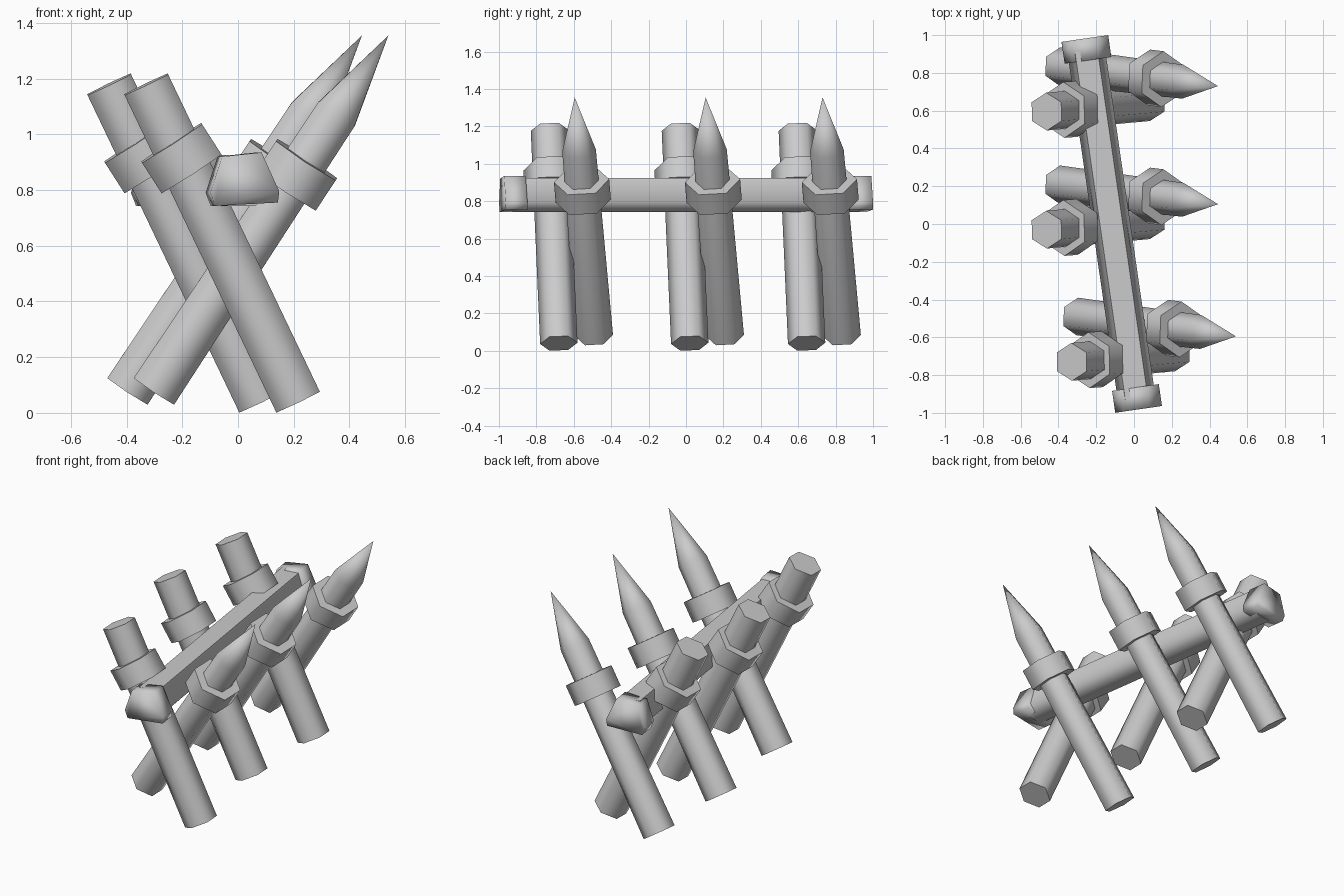
import bpy, bmesh, math
from mathutils import Vector

if "Cube" in bpy.data.objects:
    bpy.data.objects.remove(bpy.data.objects["Cube"], do_unlink=True)

mat = bpy.data.materials.new("plain grey")
mat.use_nodes = True
GREY = (0.6, 0.6, 0.6, 1)
mat.diffuse_color = GREY
mat.node_tree.nodes["Principled BSDF"].inputs["Base Color"].default_value = GREY

HEX = [(math.cos(math.radians(60 * i)), math.sin(math.radians(60 * i))) for i in range(6)]


def loft(name, base, axis, side, profile, rings, smooth=70):
    """Sweep a profile along an axis; rings are (distance, scale), scale 0 is a tip."""
    d = Vector(axis).normalized()
    v = Vector(side)
    v = (v - v.dot(d) * d).normalized()
    w = d.cross(v)
    bm = bmesh.new()
    loops = []
    for dist, scale in rings:
        c = Vector(base) + d * dist
        if scale == 0:
            loops.append([bm.verts.new(c)])
        else:
            loops.append([bm.verts.new(c + (v * a + w * b) * scale) for a, b in profile])
    n = len(profile)
    for lo, hi in zip(loops, loops[1:]):
        for i in range(n):
            j = (i + 1) % n
            if len(hi) == 1:
                bm.faces.new((lo[i], lo[j], hi[0]))
            else:
                bm.faces.new((lo[i], lo[j], hi[j], hi[i]))
    for loop in (loops[0], loops[-1]):
        if len(loop) > 1:
            bm.faces.new(loop)
    bmesh.ops.recalc_face_normals(bm, faces=bm.faces)
    mesh = bpy.data.meshes.new(name)
    bm.to_mesh(mesh)
    bm.free()
    mesh.materials.append(mat)
    obj = bpy.data.objects.new(name, mesh)
    bpy.context.collection.objects.link(obj)
    bpy.ops.object.select_all(action="DESELECT")
    obj.select_set(True)
    bpy.context.view_layer.objects.active = obj
    bpy.ops.object.shade_smooth_by_angle(angle=math.radians(smooth))
    return obj


def post(name, foot, top, rings, collar_at, collar_axis):
    """Hexagonal post with a wider collar around it."""
    foot, top = Vector(foot), Vector(top)
    axis = top - foot
    loft(name, foot, axis, (0, 1, 0), HEX, rings)
    loft(name + "_collar", foot + axis.normalized() * collar_at, collar_axis,
         (0, 1, 0), HEX, [(-0.065, 0.148), (0.065, 0.148)])


# Three crossed pairs of posts: the two rear pairs sit a little to the right
for place, dy, blunt_dx, spike_dx in (("front", 0, 0, 0),
                                      ("middle", 0.70, -0.133, -0.095),
                                      ("back", 1.325, -0.133, -0.095)):
    post(place + "_blunt_post",
         (0.215 + blunt_dx, -0.68 + dy, 0.04), (-0.33 + blunt_dx, -0.73 + dy, 1.18),
         [(0, 0.1), (1.264, 0.1)], 0.97, (-0.54, -0.04, 0.84))
    post(place + "_spiked_post",
         (-0.30 + spike_dx, -0.49 + dy, 0.08), (0.54 + spike_dx, -0.595 + dy, 1.355),
         [(0, 0.1), (1.19, 0.09), (1.53, 0)], 0.93, (0.84, -0.105, 1.275))

# Cross beam resting in the crossings, with a thicker block at each end
BEAM = [(0.06, 0.09), (-0.06, 0.09), (-0.1, -0.04), (-0.05, -0.092), (0.05, -0.092), (0.1, -0.04)]
BLOCK = [(0.063, 0.1), (-0.08, 0.085), (-0.123, -0.045), (-0.105, -0.092), (0.122, -0.08), (0.127, -0.04)]
beam_axis = Vector((-0.145, 1, 0))
centre = Vector((-0.12, 0, 0.835))
# the sideways profile axis points to -x here, so x is flipped to keep z upright
flip = lambda pts: [(a, -b) for a, b in pts]
loft("cross_beam", centre, beam_axis, (1, 0, 0), flip(BEAM), [(-0.93, 1), (0.93, 1)])
for name, start, end in (("front_beam_block", -0.992, -0.875), ("back_beam_block", 0.875, 0.992)):
    loft(name, centre, beam_axis, (1, 0, 0), flip(BLOCK), [(start, 1), (end, 1)], 100)
